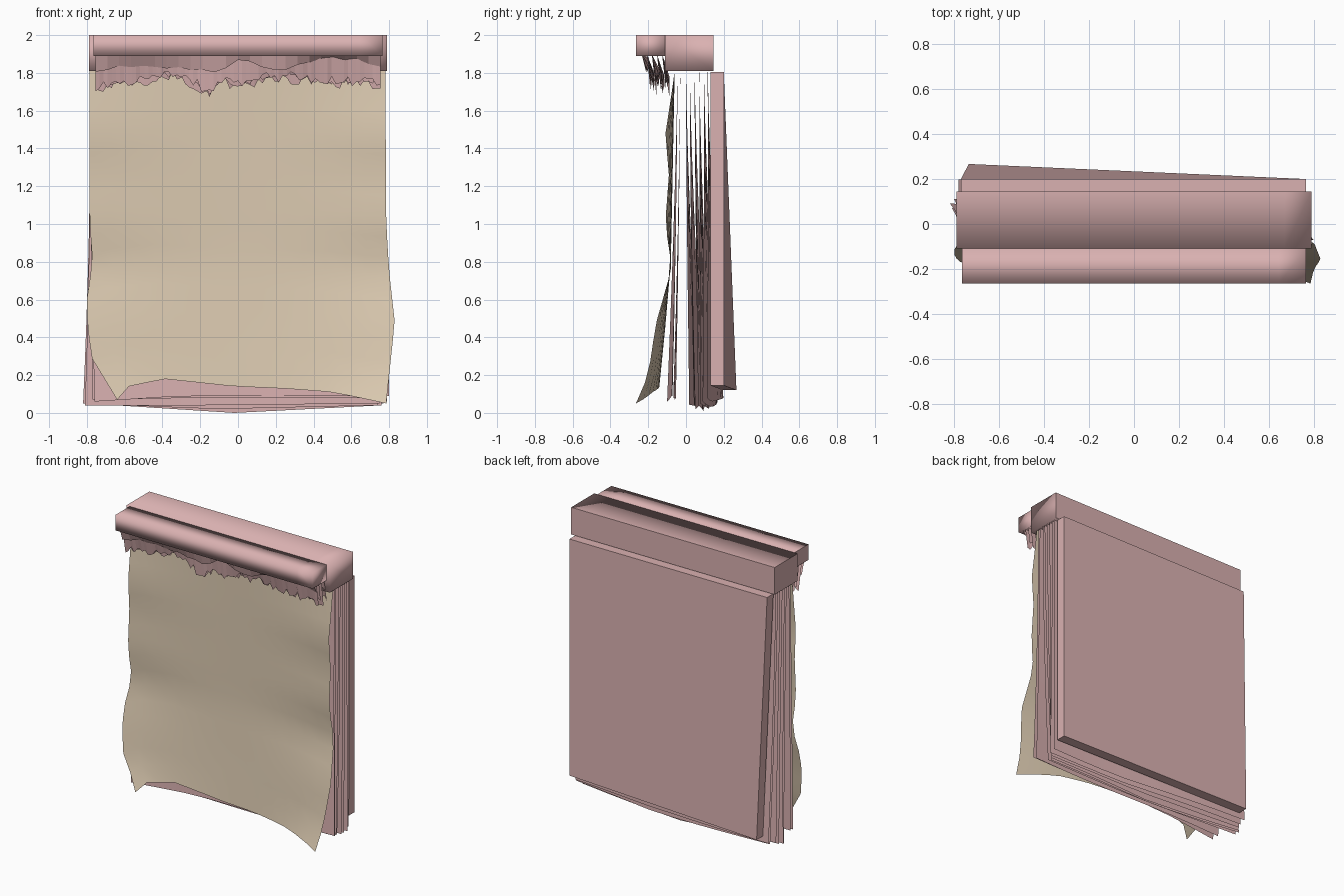
import bpy, bmesh, math, random
from mathutils import Vector

random.seed(7)
cube = bpy.data.objects.get("Cube")
if cube:
    bpy.data.objects.remove(cube)


def material(name, rgb):
    m = bpy.data.materials.new(name)
    m.use_nodes = True
    m.diffuse_color = (*rgb, 1)
    m.node_tree.nodes["Principled BSDF"].inputs["Base Color"].default_value = (*rgb, 1)
    return m


pink = material("dusty pink", (0.70, 0.44, 0.44))
tan = material("tan paper", (0.70, 0.58, 0.43))


def finish(name, bm, mat, smooth=False):
    bmesh.ops.recalc_face_normals(bm, faces=bm.faces)
    for f in bm.faces:
        f.smooth = smooth
    mesh = bpy.data.meshes.new(name)
    bm.to_mesh(mesh)
    bm.free()
    mesh.materials.append(mat)
    ob = bpy.data.objects.new(name, mesh)
    bpy.context.collection.objects.link(ob)
    return ob


def box(bm, lo, hi):
    verts = bmesh.ops.create_cube(bm, size=1)["verts"]
    for v in verts:
        v.co = Vector([a + (b - a) * (c + 0.5) for a, b, c in zip(lo, hi, v.co)])
    return verts


def lerp(points, t):
    """Straight-line interpolation through sorted (position, value) pairs."""
    for (a, va), (b, vb) in zip(points, points[1:]):
        if t <= b:
            return va + (vb - va) * max(0, t - a) / (b - a)
    return points[-1][1]


def soft_bar(name, lo, hi):
    """Bar with soft shading, a loop near its right end and a crisp left end."""
    bm = bmesh.new()
    box(bm, lo, hi)
    bmesh.ops.bisect_plane(bm, geom=bm.verts[:] + bm.edges[:] + bm.faces[:],
                           plane_co=(hi[0] - 0.12, 0, 0), plane_no=(1, 0, 0))
    for e in bm.edges:
        at_left = all(v.co.x < lo[0] + 0.01 for v in e.verts)
        at_back = all(v.co.y > 0.1 for v in e.verts)
        e.smooth = not (at_left or at_back)
    return finish(name, bm, pink, True)


def sheet(name, mat, cols, rows, place, smooth=True):
    """Single-layer paper; place(u, v) gives a point, v running downwards."""
    bm = bmesh.new()
    grid = [[bm.verts.new(place(i / cols, j / rows)) for i in range(cols + 1)]
            for j in range(rows + 1)]
    for upper, lower in zip(grid, grid[1:]):
        for i in range(cols):
            bm.faces.new((upper[i], lower[i], lower[i + 1], upper[i + 1]))
    return finish(name, bm, mat, smooth)


# Head binding and the rail in front of it
soft_bar("binding_block", (-0.79, -0.11, 1.81), (0.79, 0.145, 2.0))
soft_bar("front_rail", (-0.765, -0.265, 1.89), (0.765, -0.11, 2.0))

# Backing board, with its lower right corner bent backwards
bm = bmesh.new()
for v in box(bm, (-0.77, 0.13, 0.145), (0.765, 0.2, 1.805)):
    if v.co.x < 0 and v.co.z < 1:
        v.co += Vector((0.035, 0.067, -0.025))
finish("backing_board", bm, pink)

# Curling front page
right_x = [(0.05, 0.785), (0.2, 0.8), (0.48, 0.83), (0.75, 0.8), (1, 0.785), (1.8, 0.78)]
left_x = [(0.07, -0.64), (0.3, -0.78), (0.57, -0.805), (0.8, -0.77), (1, -0.785), (1.8, -0.785)]
bottom_z = [(0, 0.07), (0.07, 0.14), (0.21, 0.18), (0.45, 0.14), (0.62, 0.13), (0.8, 0.11), (1, 0.05)]
curl_y = [(0.05, -0.265), (0.2, -0.2), (0.47, -0.16), (0.77, -0.075), (1, -0.11),
          (1.27, -0.09), (1.47, -0.11), (1.8, -0.06)]
flat_y = [(0.05, -0.15), (0.45, -0.11), (0.8, -0.08), (1.8, -0.06)]


def front_page(u, v):
    z = 1.81 + (lerp(bottom_z, u) - 1.81) * v
    x = lerp(left_x, z) * (1 - u) + lerp(right_x, z) * u
    edge = abs(2 * u - 1) ** 2 * (1 if u > 0.5 else 0.7)
    return x, lerp(flat_y, z) * (1 - edge) + lerp(curl_y, z) * edge, z


sheet("front_page", tan, 14, 16, front_page)

# Stack of loose pages: top y, bottom y at the left and right, bottom z at the
# right, middle and left, and sideways drift of the bottom
pages = [(-0.045, -0.06, -0.10, 0.06, 0.09, 0.09, 0.02),
         (-0.030, -0.05, -0.07, 0.07, 0.08, 0.08, 0.01),
         (0.000, 0.01, 0.06, 0.04, 0.04, 0.05, -0.03),
         (0.020, 0.03, 0.09, 0.05, 0.02, 0.04, -0.04),
         (0.045, 0.06, 0.12, 0.05, 0.00, 0.04, -0.02),
         (0.070, 0.08, 0.14, 0.06, 0.02, 0.05, -0.01),
         (0.095, 0.10, 0.17, 0.06, 0.03, 0.06, 0.01),
         (0.115, 0.12, 0.19, 0.08, 0.06, 0.08, 0.0)]
for n, (top, y_left, y_right, z_right, z_mid, z_left, drift) in enumerate(pages):
    def loose_page(u, v):
        z = 1.81 + (lerp([(0, z_right), (0.3 + 0.05 * n, z_mid), (1, z_left)], u) - 1.81) * v
        low_y = y_right + (y_left - y_right) * u
        wave = 0.012 * math.sin(5 * u + n) * v * v
        x = (2 * u - 1) * 0.78 + drift * v * v
        return x, top + (low_y - top) * v ** 1.3 + wave, z
    sheet("loose_page_%d" % (n + 1), pink, 8, 8, loose_page)

# Torn paper stubs hanging from the rail
short_tear = [(0, 1.80), (0.1, 1.83), (0.3, 1.82), (0.43, 1.80), (0.5, 1.86),
              (0.66, 1.80), (0.82, 1.88), (1, 1.83)]
long_tear = [(0, 1.68), (0.17, 1.73), (0.27, 1.75), (0.36, 1.69), (0.40, 1.65), (0.44, 1.73),
             (0.5, 1.69), (0.6, 1.73), (0.75, 1.73), (0.9, 1.71), (1, 1.70)]
for n in range(5):
    teeth = 24 if n == 0 else 70
    ragged = [random.uniform(0, 0.02 if n == 0 else 0.06) for _ in range(teeth + 1)]

    def stub(u, v):
        tear = lerp(short_tear if n == 0 else long_tear, u)
        low = min(1.88, tear + ragged[round(u * teeth)] + 0.015 * (n % 3))
        y = -0.235 + 0.027 * n + 0.03 * v + 0.01 * math.sin(9 * u + n) * v
        return (2 * u - 1) * 0.755, y, 1.9 + (low - 1.9) * v
    sheet("torn_stub_%d" % (n + 1), pink, teeth, 1, stub, False)
